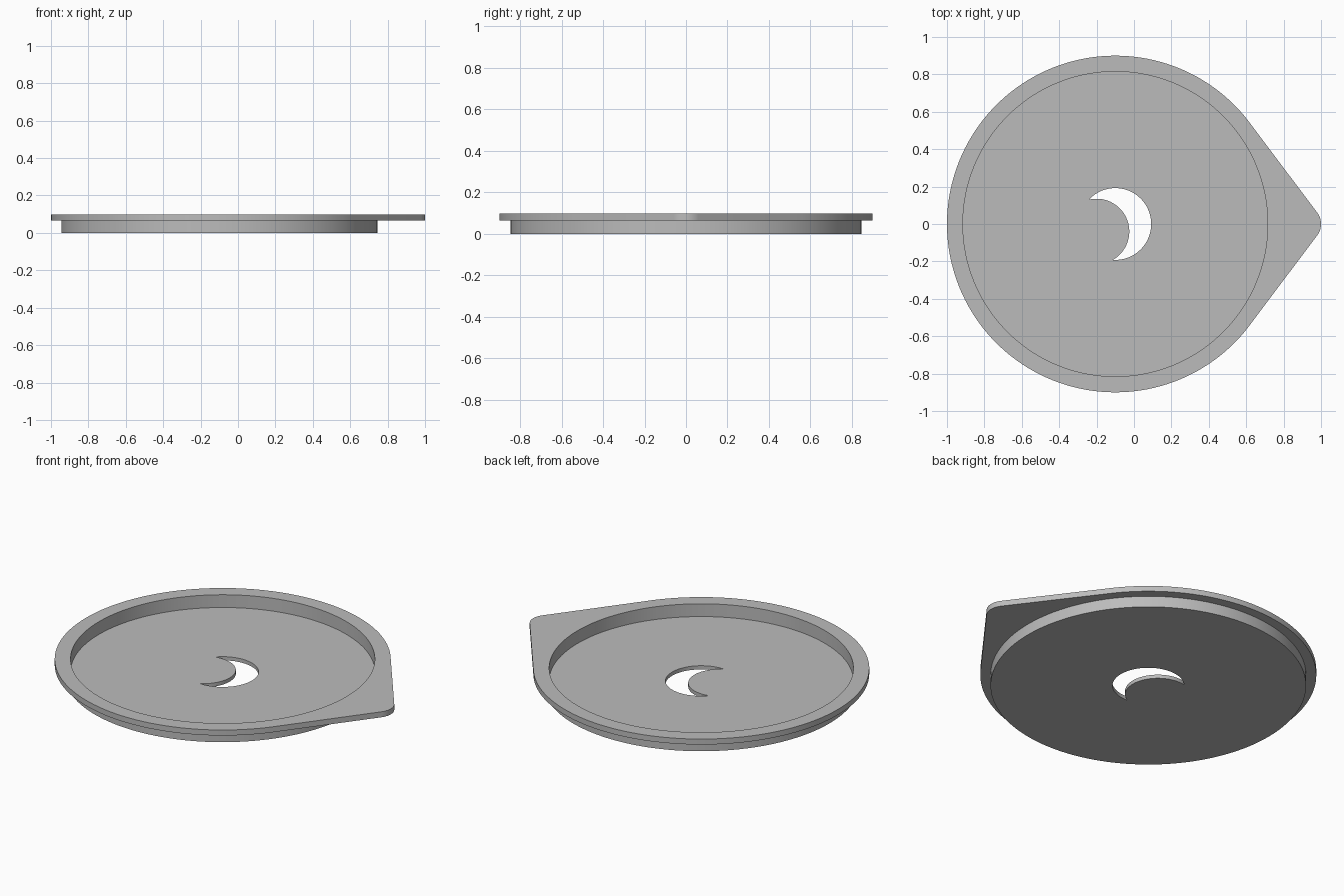
import bpy, bmesh
from math import sin, cos, pi, acos, atan2

cube = bpy.data.objects.get("Cube")
if cube:
    bpy.data.objects.remove(cube, do_unlink=True)

CX = -0.1                      # dish centre
R_RIM, R_WALL, R_IN = 0.9, 0.845, 0.815
Z_FLOOR, Z_RIM, Z_TOP = 0.022, 0.065, 0.0975
R_TIP = 0.1                    # rounded corner of the pointed tab
N = 160

grey = bpy.data.materials.new("plain grey")
grey.use_nodes = True
color = (0.5, 0.5, 0.5, 1)
grey.diffuse_color = color
grey.node_tree.nodes["Principled BSDF"].inputs["Base Color"].default_value = color

angles = [-pi + 2 * pi * i / N for i in range(N)]


def circle(r):
    return [(CX + r * cos(a), r * sin(a)) for a in angles]


def teardrop():
    """Rim circle joined by tangents to the small tip circle."""
    tip_x = 1 - R_TIP
    limit = acos((R_RIM - R_TIP) / (tip_x - CX))
    return [(tip_x + R_TIP * cos(a), R_TIP * sin(a)) if abs(a) < limit
            else (CX + R_RIM * cos(a), R_RIM * sin(a)) for a in angles]


def arc(c, r, a0, a1, n):
    return [(c[0] + r * cos(a0 + (a1 - a0) * i / n),
             c[1] + r * sin(a0 + (a1 - a0) * i / n)) for i in range(n)]


def crescent():
    """Full circle with an offset circle taken away."""
    c0, r0, c1, r1 = (CX, 0), 0.192, (-0.2, -0.04), 0.175
    dx, dy = c1[0] - c0[0], c1[1] - c0[1]
    d = (dx * dx + dy * dy) ** 0.5
    toward = atan2(dy, dx)
    h0 = acos((d * d + r0 * r0 - r1 * r1) / (2 * d * r0))
    h1 = acos((d * d + r1 * r1 - r0 * r0) / (2 * d * r1))
    outer = arc(c0, r0, toward + h0 - 2 * pi, toward - h0, 64)
    inner = arc(c1, r1, toward + pi + h1 - 2 * pi, toward + pi - h1, 48)
    # outer runs counter-clockwise, inner returns along the near side
    inner = arc(c1, r1, toward + pi + h1, toward + pi - h1, 48)
    return outer + inner


bm = bmesh.new()


def loop(points, z):
    return [bm.verts.new((x, y, z)) for x, y in points]


def bridge(a, b):
    for i in range(len(a)):
        j = (i + 1) % len(a)
        bm.faces.new((a[i], a[j], b[j], b[i]))


def fill(*loops):
    edges = []
    for l in loops:
        for i in range(len(l)):
            pair = (l[i], l[(i + 1) % len(l)])
            edges.append(bm.edges.get(pair) or bm.edges.new(pair))
    bmesh.ops.triangle_fill(bm, edges=edges, use_beauty=True)


# Outside wall, rim and recess
base = loop(circle(R_WALL), 0)
recess = loop(circle(R_IN), Z_FLOOR)
rings = [base, loop(circle(R_WALL), Z_RIM), loop(teardrop(), Z_RIM),
         loop(teardrop(), Z_TOP), loop(circle(R_IN), Z_TOP), recess]
for a, b in zip(rings, rings[1:]):
    bridge(a, b)

# Floor with the crescent opening
hole_low, hole_high = loop(crescent(), 0), loop(crescent(), Z_FLOOR)
bridge(hole_low, hole_high)
fill(base, hole_low)
fill(recess, hole_high)

bmesh.ops.recalc_face_normals(bm, faces=bm.faces[:])
mesh = bpy.data.meshes.new("dish_lid")
bm.to_mesh(mesh)
bm.free()
mesh.materials.append(grey)
dish = bpy.data.objects.new("dish_lid", mesh)
bpy.context.collection.objects.link(dish)

bpy.ops.object.select_all(action='DESELECT')
dish.select_set(True)
bpy.context.view_layer.objects.active = dish
bpy.ops.object.shade_smooth_by_angle(angle=pi / 6)
